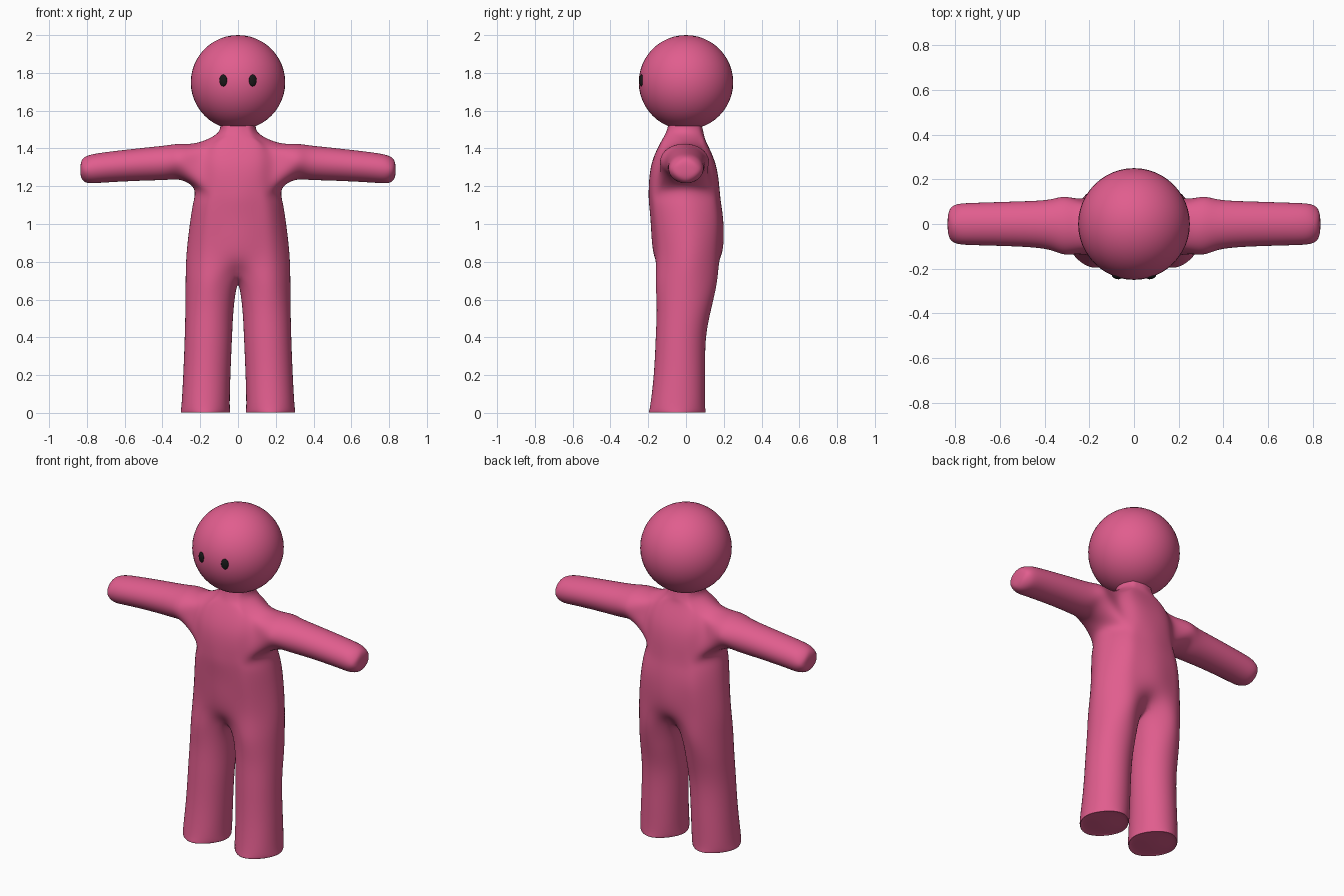
import bpy, bmesh
from math import sin, cos, radians, atan2
from mathutils import Vector

if "Cube" in bpy.data.objects:
    bpy.data.objects.remove(bpy.data.objects["Cube"])


def material(name, rgb):
    m = bpy.data.materials.new(name)
    m.diffuse_color = (*rgb, 1)
    m.use_nodes = True
    m.node_tree.nodes["Principled BSDF"].inputs["Base Color"].default_value = m.diffuse_color
    return m


pink = material("pink", (0.75, 0.11, 0.27))
black = material("black", (0.01, 0.01, 0.01))

# leg rings: z, centre x, centre y, radius x, radius y
LEG = [(0.005, .172, -.045, .115, .132), (0.025, .172, -.045, .128, .146),
       (0.2, .165, -.035, .125, .136), (0.4, .157, -.027, .125, .133),
       (0.56, .150, -.010, .128, .145)]
# crotch ring, inner three points lie on the centre line
CROTCH = [(.277, 0, .7), (.225, .12, .7), (.13, .165, .7), (0, .11, .73),
          (0, 0, .675), (0, -.11, .73), (.13, -.16, .7), (.225, -.12, .7)]
# torso rings: z, centre y, radius x, radius y
TORSO = [(0.84, .009, .273, .181), (1.0, .006, .255, .192), (1.11, -.005, .237, .191),
         (1.19, -.010, .236, .187), (1.32, -.013, .26, .168), (1.43, -.013, .22, .122),
         (1.475, -.008, .115, .103), (1.53, -.005, .093, .088), (1.60, -.005, .093, .088)]
ARM_LEVELS = (3, 4, 5)
# arm rings: x, centre y, centre z, radius y, radius z
ARM = [(.30, -.008, 1.328, .130, .097), (.38, -.003, 1.325, .112, .091),
       (.52, 0, 1.315, .101, .086), (.70, 0, 1.30, .095, .080),
       (.79, 0, 1.29, .088, .073), (.826, 0, 1.288, .062, .050)]
TORSO_ANGLES = [0, 42, 66, 90, None, -90, -66, -42]

bm = bmesh.new()


def bridge(a, b, skip=()):
    for k in range(8):
        q = [a[k], a[(k + 1) % 8], b[(k + 1) % 8], b[k]]
        if k not in skip:
            bm.faces.new(q)


def cap(ring, co):
    c = bm.verts.new(co)
    for k in range(0, 8, 2):
        bm.faces.new([c, ring[k], ring[k + 1], ring[(k + 2) % 8]])


def power(v):
    return abs(v) ** 0.88 * (1 if v >= 0 else -1)


for s in (1, -1):
    # leg
    rings = [[bm.verts.new((s * (cx + rx * cos(radians(45 * k))),
                            cy + ry * sin(radians(45 * k)), z)) for k in range(8)]
             for z, cx, cy, rx, ry in LEG]
    rings.append([bm.verts.new((s * x, y, z)) for x, y, z in CROTCH])
    for a, b in zip(rings, rings[1:]):
        bridge(a, b)
    cap(rings[0], (s * .172, -.045, 0))
    # half torso and neck
    prev, levels = rings[-1], []
    for i, (z, cy, rx, ry) in enumerate(TORSO):
        ring = []
        for k, a in enumerate(TORSO_ANGLES):
            if a is None or (i == 4 and k == 0):
                ring.append(None)
                continue
            x = 0 if abs(a) == 90 else rx * power(cos(radians(a)))
            dz = -.022 if i == 5 and k in (1, 7) else 0
            ring.append(bm.verts.new((s * x, cy + ry * power(sin(radians(a))), z + dz)))
        bridge(prev, ring, (3, 4, 7, 0) if i in ARM_LEVELS[1:] else (3, 4))
        levels.append(ring)
        prev = ring
    # arm grown out of the shoulder opening
    lo, mid, hi = (levels[i] for i in ARM_LEVELS)
    prev = [hi[0], hi[1], mid[1], lo[1], lo[0], lo[7], mid[7], hi[7]]
    for x, cy, cz, ry, rz in ARM:
        ring = [bm.verts.new((s * x, cy + ry * sin(radians(45 * k)),
                              cz + rz * cos(radians(45 * k)))) for k in range(8)]
        bridge(prev, ring)
        prev = ring
    cap(prev, (s * .835, 0, 1.288))

bmesh.ops.remove_doubles(bm, verts=bm.verts[:], dist=0.0005)
bmesh.ops.recalc_face_normals(bm, faces=bm.faces[:])

# push the cage outward so the subdivided skin passes through the rings
goal = {v: v.co.copy() for v in bm.verts}
for _ in range(6):
    move = {}
    for v in bm.verts:
        if v.is_boundary:
            continue
        n = len(v.link_edges)
        total = n * n * v.co
        for e in v.link_edges:
            total = total + 4 * e.other_vert(v).co
        for f in v.link_faces:
            vs = list(f.verts)
            total = total + vs[(vs.index(v) + 2) % 4].co
        move[v] = goal[v] - total / (n * (n + 5))
    for v, d in move.items():
        v.co += d

me = bpy.data.meshes.new("body")
bm.to_mesh(me)
bm.free()
me.materials.append(pink)
me.polygons.foreach_set("use_smooth", [True] * len(me.polygons))
body = bpy.data.objects.new("body", me)
bpy.context.collection.objects.link(body)
sub = body.modifiers.new("smooth", 'SUBSURF')
sub.levels = sub.render_levels = 3


def ball(name, loc, size, mat, turn=0):
    bpy.ops.mesh.primitive_uv_sphere_add(segments=48, ring_count=24, radius=1,
                                         location=loc, rotation=(0, 0, turn))
    o = bpy.context.object
    o.name, o.scale = name, size
    o.data.materials.append(mat)
    bpy.ops.object.shade_smooth()


# head and eyes
ball("head", (0, 0, 1.75), (.25, .25, .25), pink)
for side, s in (("left", 1), ("right", -1)):
    ball(side + "_eye", (s * .078, -.236, 1.76), (.021, .01, .031), black, s * atan2(.078, .236))
